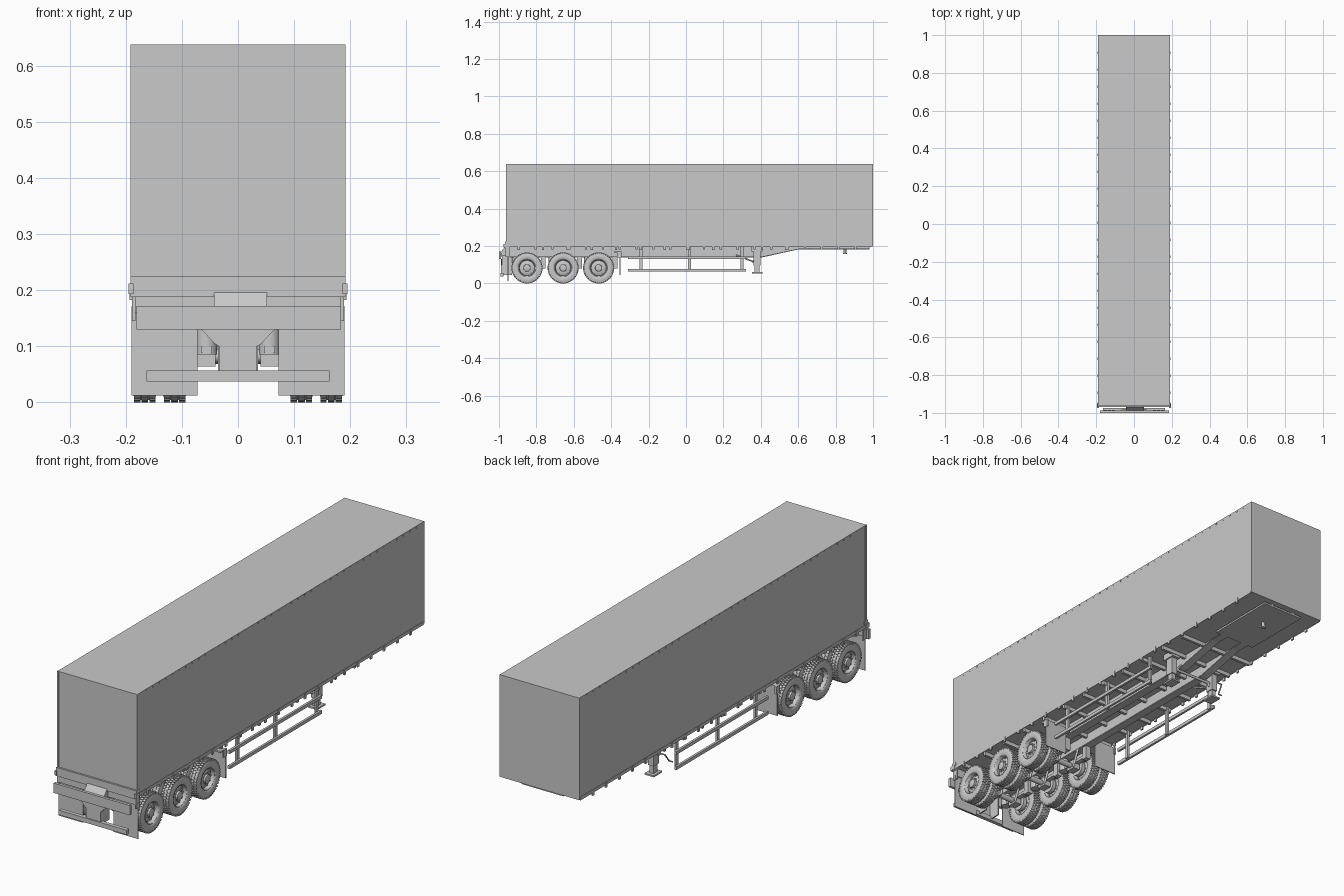
import bpy, bmesh
from math import pi, cos, sin
from mathutils import Matrix, Vector

cube = bpy.data.objects.get("Cube")
if cube:
    bpy.data.objects.remove(cube, do_unlink=True)

grey = bpy.data.materials.new("plain grey")
grey.use_nodes = True
GREY = (0.588, 0.588, 0.588, 1)
grey.diffuse_color = GREY
grey.node_tree.nodes["Principled BSDF"].inputs["Base Color"].default_value = GREY


def finish(name, bm, smooth=False):
    bmesh.ops.recalc_face_normals(bm, faces=bm.faces)
    mesh = bpy.data.meshes.new(name)
    bm.to_mesh(mesh)
    bm.free()
    mesh.materials.append(grey)
    ob = bpy.data.objects.new(name, mesh)
    bpy.context.collection.objects.link(ob)
    if smooth:
        bpy.ops.object.select_all(action='DESELECT')
        ob.select_set(True)
        bpy.context.view_layer.objects.active = ob
        bpy.ops.object.shade_smooth_by_angle(angle=0.6)
    return ob


def add_box(bm, x, y, z, spin=None):
    """Box from three (low, high) ranges, optionally transformed."""
    size = [b - a for a, b in (x, y, z)]
    mid = [(a + b) / 2 for a, b in (x, y, z)]
    m = Matrix.Translation(mid) @ Matrix.Diagonal((*size, 1))
    bmesh.ops.create_cube(bm, size=1, matrix=spin @ m if spin else m)


def add_rod(bm, a, b, r, sides=12):
    a, b = Vector(a), Vector(b)
    d = b - a
    m = Matrix.Translation((a + b) / 2) @ d.to_track_quat('Z', 'Y').to_matrix().to_4x4()
    bmesh.ops.create_cone(bm, cap_ends=True, segments=sides, radius1=r, radius2=r,
                          depth=d.length, matrix=m)


def boxes(name, ranges, both=False):
    bm = bmesh.new()
    for x, y, z in ranges:
        add_box(bm, x, y, z)
        if both:
            add_box(bm, (-x[1], -x[0]), y, z)
    return finish(name, bm)


def prism(name, outline, axis, low, high, both=False):
    """Extrude a 2D outline along x (points y, z) or along y (points x, z)."""
    bm = bmesh.new()
    for s in ((1, -1) if both else (1,)):
        rings = []
        for d in (low * s, high * s):
            rings.append([bm.verts.new((d, u, v) if axis == 'x' else (u, d, v))
                          for u, v in outline])
        bm.faces.new(rings[0])
        bm.faces.new(rings[1])
        n = len(outline)
        for i in range(n):
            j = (i + 1) % n
            bm.faces.new((rings[0][i], rings[0][j], rings[1][j], rings[1][i]))
    return finish(name, bm)


def lathe(bm, profile, steps=40):
    """Revolve (x, radius) points about the x axis."""
    verts = [bm.verts.new((x, 0, r)) for x, r in profile]
    edges = [bm.edges.new(p) for p in zip(verts, verts[1:])]
    bmesh.ops.spin(bm, geom=verts + edges, cent=(0, 0, 0), axis=(1, 0, 0),
                   angle=2 * pi, steps=steps)
    bmesh.ops.remove_doubles(bm, verts=bm.verts, dist=1e-5)


# Cargo body and its edge trim
boxes("cargo_body", [((-.19, .19), (-.96, 1), (.197, .638))])
boxes("side_skirt", [((.1895, .1915), (-.955, .995), (.194, .208))], True)
boxes("corner_posts", [((.184, .1915), (-.962, -.95), (.2, .638)),
                       ((.184, .1905), (.99, 1), (.2, .638))], True)
boxes("curtain_buckles", [((.187, .193), (-.9 + i * .09, -.888 + i * .09), (.183, .206))
                          for i in range(21)], True)
boxes("roof_clips", [((.189, .1915), (-.9 + i * .045, -.894 + i * .045), (.628, .634))
                     for i in range(42)], True)

# Chassis: I-beams that taper to a shallow neck
web = [(-.94, .14), (.4, .14), (.6, .185), (.98, .185), (.98, .2), (-.94, .2)]
prism("chassis_webs", web, 'x', .052, .06, True)
flange = [(-.94, .138), (.4, .138), (.6, .182), (.98, .182),
          (.98, .186), (.6, .186), (.4, .143), (-.94, .143)]
prism("chassis_flanges", flange, 'x', .038, .074, True)
boxes("cross_members", [((-.185, .185), (y, y + .012), (.18, .199))
                        for y in [-.9 + i * .13 for i in range(12)]])
boxes("coupling_plate", [((-.1, .1), (.66, .98), (.182, .19))])
bm = bmesh.new()
add_rod(bm, (0, .85, .158), (0, .85, .19), .007)
add_rod(bm, (0, .85, .158), (0, .85, .163), .01)
finish("king_pin", bm, True)

# Wheels: tyre with tread blocks, dished rim, hub and studs
bm = bmesh.new()
lathe(bm, [(-.017, .046), (-.021, .052), (-.021, .068), (-.018, .077), (-.014, .079),
           (.014, .079), (.018, .077), (.021, .068), (.021, .052), (.017, .046),
           (.014, .044), (-.014, .044), (-.017, .046)])
for i in range(44):
    turn = Matrix.Rotation(2 * pi * i / 44, 4, 'X')
    half = Matrix.Rotation(2 * pi * (i + .5) / 44, 4, 'X')
    add_box(bm, (-.019, -.008), (-.004, .004), (.074, .083), turn)
    add_box(bm, (.008, .019), (-.004, .004), (.074, .083), turn)
    add_box(bm, (-.006, .006), (-.004, .004), (.076, .083), half)
tyre = finish("tyre", bm, True)

bm = bmesh.new()
lathe(bm, [(-.016, .044), (.017, .048), (.018, .045), (.014, .042), (.002, .04),
           (.004, .036), (.008, .026), (.008, .019), (.017, .018), (.019, .013),
           (.019, 0)])
for i in range(10):
    a = 2 * pi * i / 10
    c, s = cos(a), sin(a)
    add_rod(bm, (.004, .0235 * c, .0235 * s), (.012, .0235 * c, .0235 * s), .0028, 6)
    add_rod(bm, (.001, .035 * c, .035 * s), (.0065, .035 * c, .035 * s), .004, 10)
rim = finish("rim", bm, True)

AXLES = (-.85, -.657, -.467)
first = True
for y in AXLES:
    for side in (1, -1):
        for x, turned in ((.166, False), (.113, True)):
            for part in (tyre, rim):
                ob = part if first else part.copy()
                if not first:
                    bpy.context.collection.objects.link(ob)
                ob.location = (x * side, y, .083)
                ob.rotation_euler = (0, 0, pi if turned == (side > 0) else 0)
            first = False

# Axles and air suspension
bm = bmesh.new()
for y in AXLES:
    add_rod(bm, (-.16, y, .083), (.16, y, .083), .012, 16)
    for s in (1, -1):
        x = .056 * s
        add_rod(bm, (.095 * s, y, .083), (.078 * s, y, .083), .032, 20)
        add_rod(bm, (x, y - .06, .085), (x, y - .06, .138), .019, 16)
        add_rod(bm, (x - .016 * s, y + .02, .07), (x - .016 * s, y + .05, .14), .005)
finish("axles_and_air_springs", bm, True)
boxes("suspension_arms", [r for y in AXLES for r in (
    ((.046, .066), (y - .08, y + .09), (.088, .1)),
    ((.04, .072), (y - .022, y + .022), (.064, .104)),
    ((.044, .068), (y + .075, y + .1), (.08, .14)))], True)

# Mudflaps ahead of and behind the wheels
boxes("front_mudflaps", [((.08, .19), (-.355, -.351), (.045, .172)),
                         ((.08, .187), (-.385, -.351), (.165, .172)),
                         ((.182, .19), (-.37, -.345), (.14, .172))], True)
boxes("rear_mudflaps", [((.072, .19), (-.954, -.95), (.012, .165))], True)

# Rear beam, light bar and underrun guard
boxes("rear_beam", [((-.192, .192), (-.968, -.945), (.188, .225)),
                    ((-.185, .185), (-.962, -.945), (.16, .19))])
boxes("rear_bumper_blocks", [((.186, .195), (-.975, -.95), (.193, .212)),
                             ((.183, .189), (-.965, -.94), (.145, .195))], True)
boxes("light_bar", [((-.181, .184), (-1, -.988), (.13, .172))])
boxes("rear_lamps", [((.1 + i * .022, .116 + i * .022), (-1, -.985), (.143, .159))
                     for i in range(3)], True)
prism("rear_bracket", [(-.99, .168), (-.965, .2), (-.945, .2), (-.945, .15), (-.99, .15)],
      'x', -.043, .052)
half = [(.066, .131), (.042, .105), (.034, .1), (.034, .038)]
prism("rear_centre_panel", half + [(-x, z) for x, z in reversed(half)], 'y', -.988, -.983)
boxes("underrun_bar", [((-.163, .163), (-.992, -.975), (.037, .057))])
boxes("underrun_struts", [((.03, .036), (-.985, -.93), (.045, .165))], True)

# Side guards
rails = [((.168, .178), (-.31, .32), z) for z in ((.064, .078), (.13, .144))]
posts = [((.16, .169), (y - .008, y + .008), (.064, .199)) for y in (-.24, .02, .3)]
boxes("side_guards", rails + posts, True)

# Landing legs with braces and crank
boxes("landing_legs", [((.096, .124), (.362, .398), (.095, .199)),
                       ((.1, .12), (.367, .393), (.06, .1)),
                       ((.088, .132), (.352, .408), (.054, .061)),
                       ((.09, .13), (.35, .41), (.17, .199))], True)
bm = bmesh.new()
add_rod(bm, (-.11, .38, .13), (.11, .38, .13), .006)
for s in (1, -1):
    add_rod(bm, (.105 * s, .38, .11), (.056 * s, .38, .16), .005)
    add_rod(bm, (.11 * s, .38, .11), (.06 * s, .27, .15), .004)
crank = [(-.12, .38, .15), (-.165, .38, .15), (-.168, .355, .115), (-.185, .355, .115)]
for a, b in zip(crank, crank[1:]):
    add_rod(bm, a, b, .003, 8)
finish("leg_braces_and_crank", bm, True)
